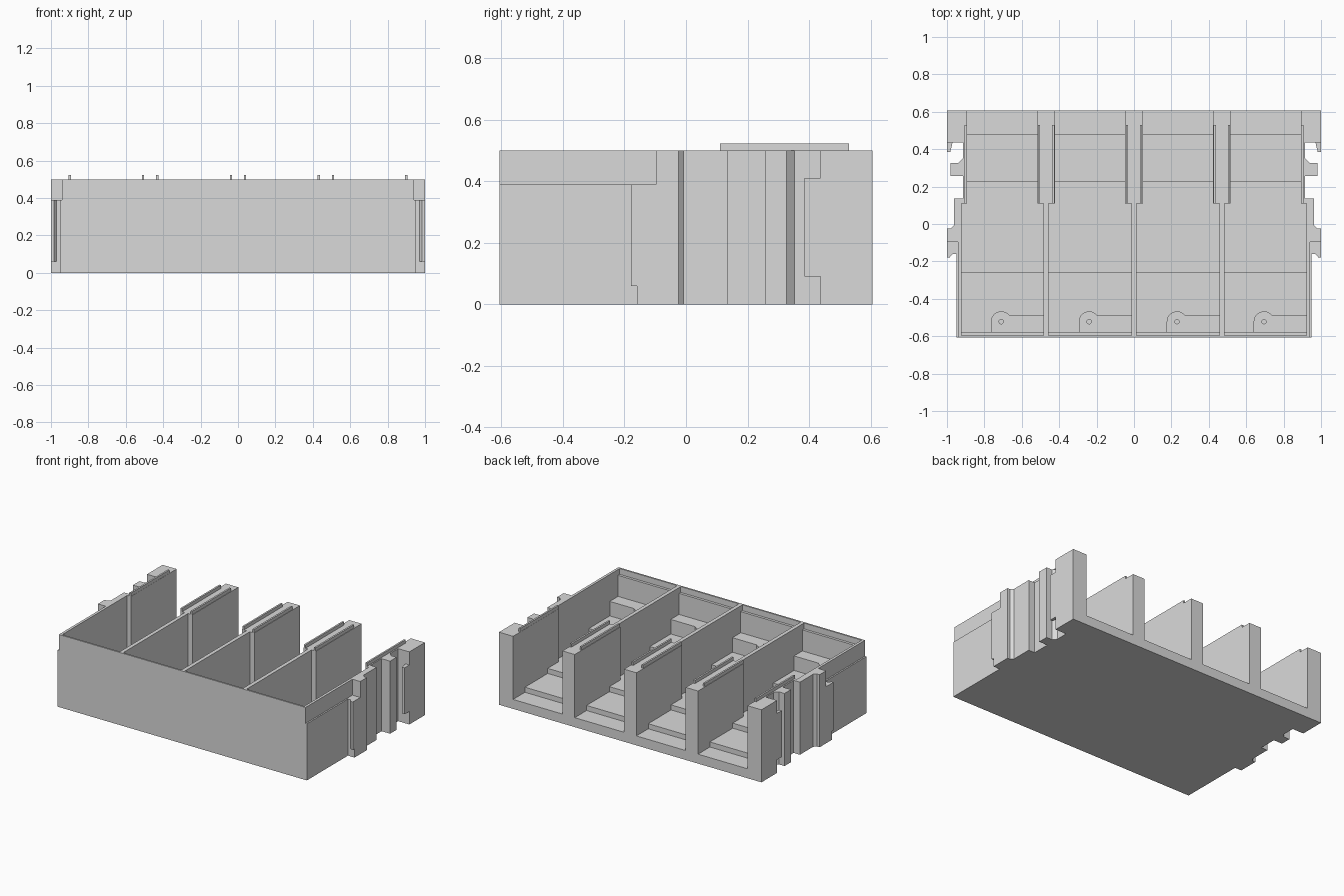
import bpy
import bmesh
from math import cos, sin, pi

cube = bpy.data.objects.get("Cube")
if cube:
    bpy.data.objects.remove(cube, do_unlink=True)

grey = bpy.data.materials.new("light_grey_plastic")
grey.use_nodes = True
colour = (0.7, 0.7, 0.7, 1)
grey.diffuse_color = colour
grey.node_tree.nodes["Principled BSDF"].inputs["Base Color"].default_value = colour


def extrude(name, points, offset):
    """Extrude a flat outline of 3D points along an offset."""
    bm = bmesh.new()
    face = bm.faces.new([bm.verts.new(p) for p in points])
    top = bmesh.ops.extrude_face_region(bm, geom=[face])["geom"]
    verts = [v for v in top if isinstance(v, bmesh.types.BMVert)]
    bmesh.ops.translate(bm, verts=verts, vec=offset)
    bmesh.ops.recalc_face_normals(bm, faces=bm.faces)
    mesh = bpy.data.meshes.new(name)
    bm.to_mesh(mesh)
    bm.free()
    mesh.materials.append(grey)
    obj = bpy.data.objects.new(name, mesh)
    bpy.context.collection.objects.link(obj)
    return obj


def prism(name, outline, z0, z1):
    return extrude(name, [(x, y, z0) for x, y in outline], (0, 0, z1 - z0))


def slab(name, profile, x0, x1):
    return extrude(name, [(x0, y, z) for y, z in profile], (x1 - x0, 0, 0))


def box(name, x0, x1, y0, y1, z0, z1):
    return prism(name, [(x0, y0), (x1, y0), (x1, y1), (x0, y1)], z0, z1)


FRONT, BACK, TOP = -0.607, 0.607, 0.5
NECK, SHOULDER = 0.11, 0.39
WALL, LEDGE = -0.595, -0.577
INNER, INNER_BACK = 0.922, 0.893
FLOOR, LOW, MIDDLE, HIGH, BOSS = 0.065, 0.1, 0.135, 0.215, 0.315

# Stepped floor rising towards the front, narrower at the back
front_steps = [(WALL, HIGH), (-0.26, HIGH), (-0.26, MIDDLE), (NECK, MIDDLE)]
back_steps = [(NECK, MIDDLE), (0.23, MIDDLE), (0.23, LOW), (0.478, LOW),
              (0.478, FLOOR), (BACK, FLOOR)]
slab("front_floor", [(WALL, 0)] + front_steps + [(NECK, 0)], -INNER, INNER)
slab("back_floor", [(NECK, 0)] + back_steps + [(BACK, 0)], -INNER_BACK, INNER_BACK)

# Dividers standing on the steps: thin in front, thick at the back
for i, x in enumerate((-0.47, 0, 0.47)):
    slab(f"thin_divider_{i + 1}", front_steps + [(NECK, TOP), (WALL, TOP)],
         x - 0.013, x + 0.013)
    slab(f"thick_divider_{i + 1}", back_steps + [(BACK, TOP), (NECK, TOP)],
         x - 0.047, x + 0.047)

# Front wall with an inner ledge
box("front_wall", -INNER, INNER, FRONT, WALL, 0, TOP)
box("front_ledge", -INNER, INNER, WALL, LEDGE, HIGH, 0.46)

# Side walls with their interlocking rails, mirrored
rail = [(INNER_BACK, BACK), (1, BACK), (1, 0.437), (0.915, 0.437),
        (0.915, 0.352), (0.938, 0.327), (0.98, 0.327), (0.98, 0.256),
        (0.915, 0.256), (0.915, 0.135), (0.963, 0.135), (0.963, -0.008),
        (0.98, -0.025), (1, -0.025), (1, -0.097), (INNER, -0.097),
        (INNER, NECK), (INNER_BACK, NECK)]
lower = [(INNER, -0.097), (1, -0.097), (1, -0.16), (0.95, -0.16),
         (0.95, FRONT), (INNER, FRONT)]
front_tongue = [(1, -0.16), (1, -0.178), (0.985, -0.178), (0.97, -0.16)]
back_tongue = [(1, 0.437), (1, 0.385), (0.982, 0.385), (0.97, 0.437)]
for side, s in (("left", 1), ("right", -1)):
    for part, pts, z0, z1 in (
            ("rail_wall", rail, 0, TOP),
            ("lower_wall", lower, 0, SHOULDER),
            ("front_tongue", front_tongue, 0.06, SHOULDER),
            ("back_tongue", back_tongue, 0.09, 0.41)):
        prism(f"{side}_{part}", [(s * x, y) for x, y in pts], z0, z1)
    x0, x1 = sorted((s * INNER, s * 0.94))
    box(f"{side}_upper_wall", x0, x1, FRONT, -0.097, SHOULDER, TOP)

# Raised ribs along the divider tops
rib_centres = [-0.9, 0.9] + [x + d for x in (-0.47, 0, 0.47) for d in (-0.038, 0.038)]
for i, x in enumerate(rib_centres):
    box(f"top_rib_{i + 1}", x - 0.006, x + 0.006, 0.11, 0.53, TOP, 0.523)

# Rounded bosses with a small hole, one in each compartment
R, CY = 0.055, -0.522
for i, wall in enumerate((-0.483, -0.013, 0.457, INNER)):
    cx = wall - 0.227
    arc = [(cx + R * cos(a), CY + R * sin(a))
           for a in (pi - k * pi * 0.78 / 12 for k in range(13))]
    outline = [(cx - R, LEDGE)] + arc + [(wall, arc[-1][1]), (wall, LEDGE)]
    boss = prism(f"boss_{i + 1}", outline, HIGH, BOSS)
    hole = [(cx + 0.012 * cos(k * pi / 8), CY + 0.012 * sin(k * pi / 8)) for k in range(16)]
    cutter = prism("hole_cutter", hole, HIGH + 0.02, TOP)
    cutter.hide_render = True
    mod = boss.modifiers.new("hole", "BOOLEAN")
    mod.object, mod.operation, mod.solver = cutter, "DIFFERENCE", "EXACT"
    bpy.context.view_layer.objects.active = boss
    bpy.ops.object.modifier_apply(modifier=mod.name)
    bpy.data.objects.remove(cutter, do_unlink=True)
